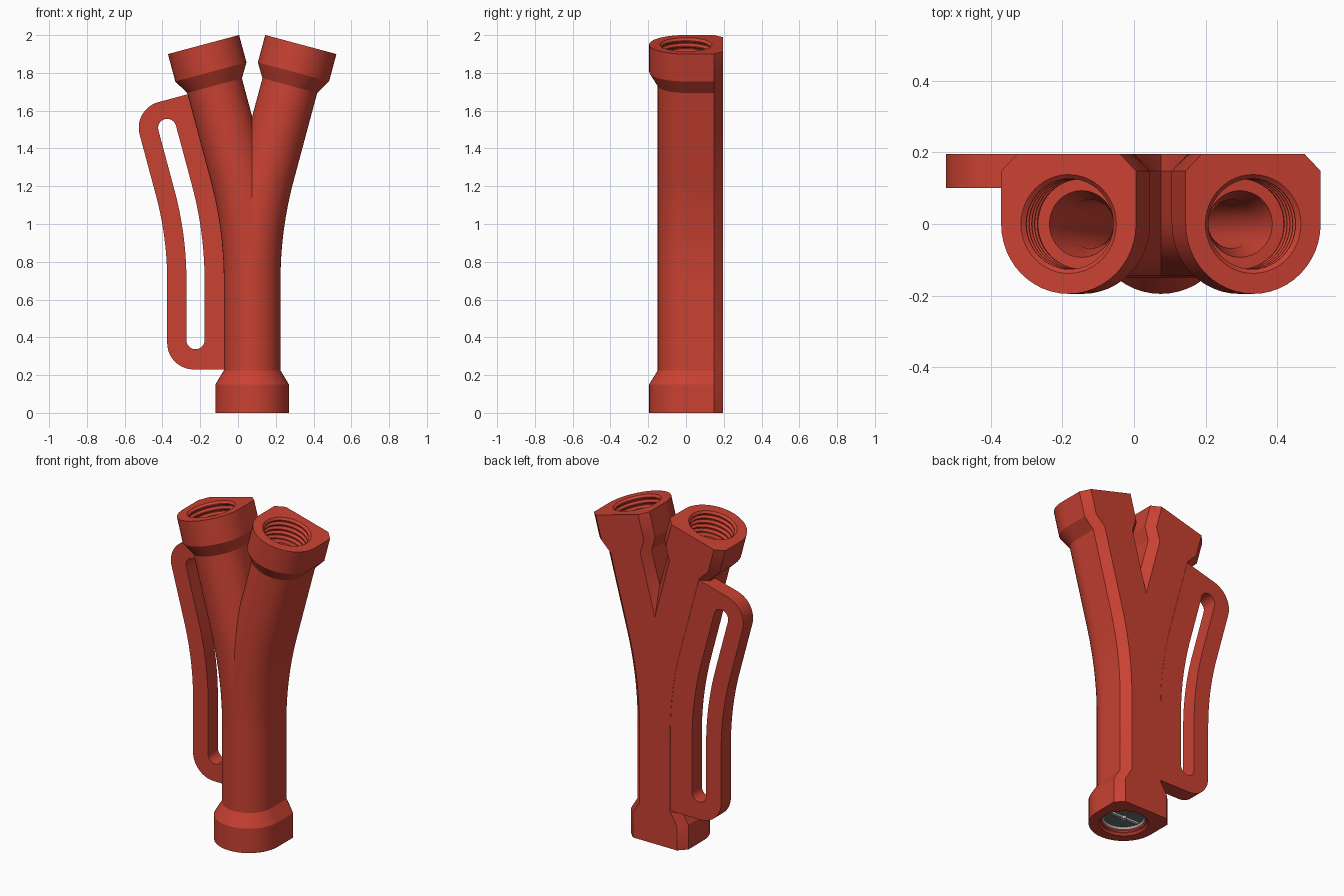
import bpy, bmesh, math
from mathutils import Vector, Matrix

if "Cube" in bpy.data.objects:
    bpy.data.objects.remove(bpy.data.objects["Cube"])

CX = 0.075                      # symmetry plane of the two branches
Z0, R, TILT = 0.70, 2.195, math.radians(15)
ARC_END = Z0 + R * TILT
LENGTH = ARC_END + 0.706        # path length from foot to branch mouth


def material(name, rgb):
    m = bpy.data.materials.new(name)
    m.diffuse_color = (*rgb, 1)
    m.use_nodes = True
    m.node_tree.nodes["Principled BSDF"].inputs["Base Color"].default_value = m.diffuse_color
    return m


RED = material("red", (0.58, 0.053, 0.032))
DARK = material("dark grey", (0.15, 0.16, 0.16))
LIGHT = material("light grey", (0.5, 0.5, 0.5))


def path(s, off=0.0):
    """Point (x, z) on the branch centre line, shifted outward by off."""
    a = min(max((s - Z0) / R, 0), TILT)
    x, z = R * (1 - math.cos(a)), min(s, Z0) + R * math.sin(a)
    rest = max(s - ARC_END, 0)
    x += rest * math.sin(a) + off * math.cos(a)
    z += rest * math.cos(a) - off * math.sin(a)
    return x, z


def circle(r, n=48):
    return [(-r * math.cos(2 * math.pi * i / n), -r * math.sin(2 * math.pi * i / n)) for i in range(n)]


def d_shape(r):
    """Round front, straight sides, chamfered flat back."""
    pts = circle(r)[:24]
    c = [(r, 0), (r, 0.148), (r - 0.046, 0.195), (0.046 - r, 0.195), (-r, 0.148), (-r, 0)]
    for (p, q), k in zip(zip(c, c[1:]), (6, 2, 8, 2, 6)):
        for i in range(k):
            t = i / k
            pts.append((p[0] + (q[0] - p[0]) * t, p[1] + (q[1] - p[1]) * t))
    return pts


def link(name, mesh, mats):
    ob = bpy.data.objects.new(name, mesh)
    bpy.context.collection.objects.link(ob)
    for m in mats:
        mesh.materials.append(m)
    return ob


def smooth(ob):
    bpy.ops.object.select_all(action='DESELECT')
    ob.select_set(True)
    bpy.context.view_layer.objects.active = ob
    bpy.ops.object.shade_smooth_by_angle(angle=math.radians(28))


# Forked pipe: outer skin from foot to mouth, then the bore back down
bend = [Z0 + (ARC_END - Z0) * i / 24 for i in range(25)]
outer = [(0, 0.195), (0.15, 0.195), (0.225, 0.15)] + [(s, 0.15) for s in bend]
outer += [(LENGTH - 0.225, 0.15), (LENGTH - 0.15, 0.195), (LENGTH, 0.195)]
socket = [(0, 0.138)]           # threaded socket: (depth, radius)
for i in range(4):
    d = 0.012 + i * 0.03
    socket += [(d, 0.126), (d + 0.006, 0.126), (d + 0.014, 0.14), (d + 0.02, 0.14)]
socket += [(0.132, 0.126), (0.14, 0.126), (0.14, 0.093), (0.23, 0.068)]
inner = [(LENGTH - d, r) for d, r in socket] + [(s, 0.068) for s in reversed(bend)]
inner += list(reversed(socket))

bm = bmesh.new()
rings = []
for sections, shape in ((outer, d_shape), (inner, circle)):
    for s, r in sections:
        ring = []
        for u, v in shape(r):
            x, z = path(s, u)
            ring.append(bm.verts.new((x, v, z)))
        rings.append(ring)
for a, b in zip(rings, rings[1:] + rings[:1]):
    for i in range(48):
        j = (i + 1) % 48
        bm.faces.new((a[i], a[j], b[j], b[i]))
bmesh.ops.recalc_face_normals(bm, faces=bm.faces)
# Keep the right half and mirror it
bmesh.ops.bisect_plane(bm, geom=bm.verts[:] + bm.edges[:] + bm.faces[:], dist=1e-5,
                       plane_co=(0, 0, 0), plane_no=(1, 0, 0), clear_inner=True)
copy = bmesh.ops.duplicate(bm, geom=bm.verts[:] + bm.edges[:] + bm.faces[:])["geom"]
for v in copy:
    if isinstance(v, bmesh.types.BMVert):
        v.co.x = -v.co.x
bmesh.ops.reverse_faces(bm, faces=[f for f in copy if isinstance(f, bmesh.types.BMFace)])
bmesh.ops.remove_doubles(bm, verts=bm.verts, dist=2e-5)
bmesh.ops.translate(bm, verts=bm.verts, vec=(CX, 0, 0))
mesh = bpy.data.meshes.new("forked_pipe")
bm.to_mesh(mesh)
bm.free()
smooth(link("forked_pipe", mesh, [RED]))


# Slotted handle following the left branch
def corner(s, off, r, start, end, n=10):
    """Arc in (path length, offset) space."""
    out = []
    for i in range(n + 1):
        a = math.radians(start + (end - start) * i / n)
        out.append((s + r * math.sin(a), off + r * math.cos(a)))
    return out


def run(s0, s1, off, n=40):
    return [(s0 + (s1 - s0) * i / n, off) for i in range(1, n)]


BOT, TOP = 0.23, 1.748
outline = ([(BOT, 0.105)] + corner(BOT + 0.14, 0.31, 0.14, -90, 0)
           + run(BOT + 0.14, TOP - 0.14, 0.45) + corner(TOP - 0.14, 0.31, 0.14, 0, 90)
           + [(TOP, 0.105)] + run(TOP, BOT, 0.105))
slot = (corner(0.385, 0.3, 0.048, -180, 0, 16) + run(0.385, 1.604, 0.348)
        + corner(1.604, 0.3, 0.048, 0, 180, 16) + run(1.604, 0.385, 0.252))
curve = bpy.data.curves.new("handle", 'CURVE')
curve.dimensions, curve.fill_mode, curve.extrude = '2D', 'BOTH', 0.0475
for loop in (outline, slot):
    sp = curve.splines.new('POLY')
    sp.points.add(len(loop) - 1)
    sp.use_cyclic_u = True
    for p, (s, off) in zip(sp.points, loop):
        x, z = path(s, off)
        p.co = (CX - x, z, 0, 1)
handle = link("handle", curve, [RED])
handle.rotation_euler.x = math.pi / 2
handle.location.y = 0.1475
bpy.ops.object.select_all(action='DESELECT')
handle.select_set(True)
bpy.context.view_layer.objects.active = handle
bpy.ops.object.convert(target='MESH')
bm = bmesh.new()
bm.from_mesh(handle.data)
bmesh.ops.remove_doubles(bm, verts=bm.verts, dist=1e-5)
bmesh.ops.recalc_face_normals(bm, faces=bm.faces)
bm.to_mesh(handle.data)
bm.free()
smooth(handle)

# Plug in the foot: light rim, dark recessed disc
bm = bmesh.new()
bmesh.ops.create_cone(bm, cap_ends=True, segments=48, radius1=0.12, radius2=0.12, depth=0.08,
                      matrix=Matrix.Translation((CX, 0, 0.07)))
bottom = min(bm.faces, key=lambda f: f.calc_center_median().z)
bmesh.ops.inset_region(bm, faces=[bottom], thickness=0.008)
bmesh.ops.translate(bm, verts=bottom.verts, vec=(0, 0, 0.012))
bottom.material_index = 1
mesh = bpy.data.meshes.new("foot_plug")
bm.to_mesh(mesh)
bm.free()
smooth(link("foot_plug", mesh, [LIGHT, DARK]))

# Cross bar and hub on the plug
bm = bmesh.new()
bmesh.ops.create_cube(bm, size=1, matrix=Matrix.Translation((CX, 0, 0.037))
                      @ Matrix.Diagonal((0.2, 0.016, 0.014, 1)))
bmesh.ops.create_cone(bm, cap_ends=True, segments=24, radius1=0.017, radius2=0.017, depth=0.02,
                      matrix=Matrix.Translation((CX, 0, 0.035)))
mesh = bpy.data.meshes.new("plug_bar")
bm.to_mesh(mesh)
bm.free()
smooth(link("plug_bar", mesh, [LIGHT]))
